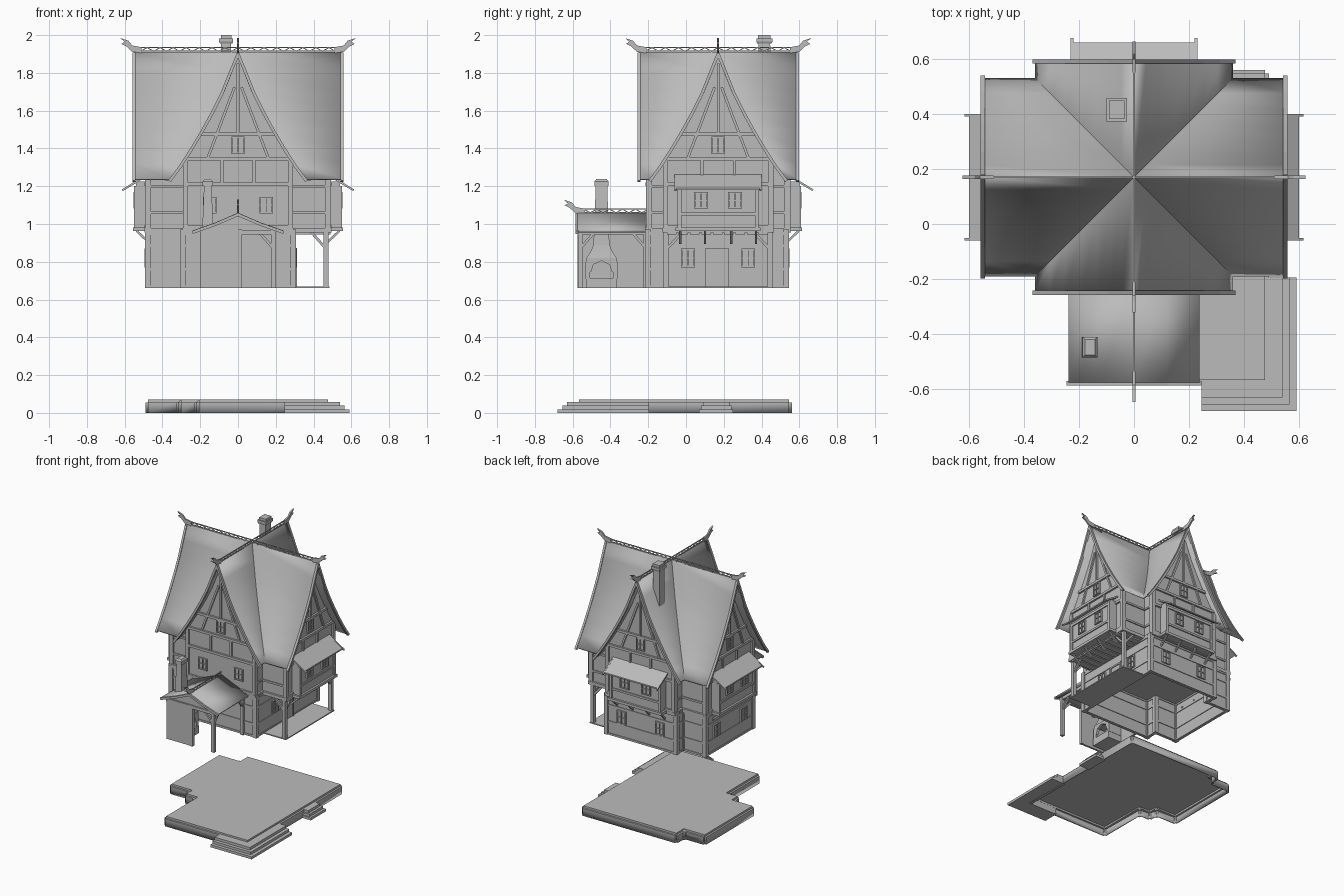
import bpy, bmesh
from mathutils import Vector, Matrix

cube = bpy.data.objects.get("Cube")
if cube:
    bpy.data.objects.remove(cube)

grey = bpy.data.materials.new("plain_grey")
grey.use_nodes = True
grey.diffuse_color = (0.5, 0.5, 0.5, 1)
grey.node_tree.nodes["Principled BSDF"].inputs["Base Color"].default_value = (0.5, 0.5, 0.5, 1)

CENTRE_Y = 0.17
GROUND, FLOOR, RIDGE = 0.66, 0.97, 1.91
DIRECTIONS = [(1, 0), (0, 1), (-1, 0), (0, -1)]   # left, back, right, front
ROOF_END = [0.55, 0.42, 0.55, 0.42]
WALL_END = [0.48, 0.37, 0.48, 0.37]
GROUND_END = [0.29, 0.36, 0.476, 0.37]
FRONT = 3
HALF = 0.28
PROFILE = [(0, RIDGE), (0.045, 1.8), (0.085, 1.7), (0.135, 1.6),
           (0.19, 1.5), (0.25, 1.4), (0.305, 1.315), (0.36, 1.24)]
parts = {}


def mesh(name):
    return parts.setdefault(name, bmesh.new())


def place(k, u, v, z):
    """Wing coordinates (outward, sideways, up) to model coordinates."""
    dx, dy = DIRECTIONS[k]
    return Vector((dx * u - dy * v, CENTRE_Y + dy * u + dx * v, z))


def box_between(name, a, b):
    size = Vector([max(abs(p - q), 0.001) for p, q in zip(a, b)])
    matrix = Matrix.Translation((a + b) / 2) @ Matrix.Diagonal(size.to_4d())
    bmesh.ops.create_cube(mesh(name), size=1, matrix=matrix)


def box(name, x0, x1, y0, y1, z0, z1):
    box_between(name, Vector((x0, y0, z0)), Vector((x1, y1, z1)))


def wing_box(name, k, u0, u1, v0, v1, z0, z1):
    box_between(name, place(k, u0, v0, z0), place(k, u1, v1, z1))


def beam(name, a, b, w=0.014):
    d = Vector(b) - Vector(a)
    matrix = (Matrix.Translation((Vector(a) + Vector(b)) / 2)
              @ d.to_track_quat('Z', 'Y').to_matrix().to_4x4()
              @ Matrix.Diagonal((w, w, d.length + w / 2, 1)))
    bmesh.ops.create_cube(mesh(name), size=1, matrix=matrix)


def prism(name, points, vec):
    bm = mesh(name)
    face = bm.faces.new([bm.verts.new(p) for p in points])
    out = bmesh.ops.extrude_face_region(bm, geom=[face], use_keep_orig=True)
    bmesh.ops.translate(bm, vec=vec, verts=[v for v in out["geom"] if isinstance(v, bmesh.types.BMVert)])


def loft(name, cx, cy, rings):
    bm, last = mesh(name), None
    for z, hx, hy in rings:
        ring = [bm.verts.new((cx + sx * hx, cy + sy * hy, z)) for sx, sy in ((-1, -1), (1, -1), (1, 1), (-1, 1))]
        if last:
            for i in range(4):
                bm.faces.new((last[i], last[i - 3], ring[i - 3], ring[i]))
        else:
            bm.faces.new(ring[::-1])
        last = ring
    bm.faces.new(last)


def roof_slopes(name, k, end, profile, inner):
    """Both slopes of one wing; inner(w) is where each course stops."""
    bm = mesh(name)
    for side in (-1, 1):
        for (w0, z0), (w1, z1) in zip(profile, profile[1:]):
            pts = [place(k, end, side * w0, z0), place(k, end, side * w1, z1),
                   place(k, inner(w1), side * w1, z1), place(k, inner(w0), side * w0, z0)]
            if (pts[0] - pts[2]).cross(pts[1] - pts[2]).z < 0:
                pts.reverse()
            pts = [p for i, p in enumerate(pts) if (p - pts[i - 1]).length > 0.0001]
            bm.faces.new([bm.verts.new(p) for p in pts])


def verge_boards(name, k, end, profile):
    for side in (-1, 1):
        for (w0, z0), (w1, z1) in zip(profile, profile[1:]):
            beam(name, place(k, end, side * w0, z0 - 0.01), place(k, end, side * w1, z1 - 0.01), 0.016)


def ridge_crest(name, k, start, end, z):
    """Lattice rail with a curled horn at its outer end."""
    for dz in (0.005, 0.024):
        beam(name, place(k, start, 0, z + dz), place(k, end, 0, z + dz), 0.006)
    count = round((end - start) / 0.035)
    step = (end - start) / count
    for i in range(count):
        low, high = (0.004, 0.024) if i % 2 else (0.024, 0.004)
        beam(name, place(k, start + i * step, 0, z + low), place(k, start + (i + 1) * step, 0, z + high), 0.005)
    horn = [(-0.04, -0.005), (0.01, 0.002), (0.04, 0.03), (0.068, 0.044), (0.05, 0.054),
            (0.072, 0.074), (0.03, 0.06), (0.01, 0.035), (-0.04, 0.026)]
    side = place(k, 0, 0.006, 0) - place(k, 0, -0.006, 0)
    prism(name, [place(k, end + u, -0.006, z + dz) for u, dz in horn], side)


def window(k, u, v, z, w=0.065, h=0.08):
    name = "windows"
    wing_box(name, k, u, u + 0.004, v - w / 2, v + w / 2, z, z + h)
    for i in (-1, 0, 1):
        c, t = v + i * w / 2, 0.004 if i else 0.002
        wing_box(name, k, u, u + 0.012, c - t, c + t, z - 0.004, z + h + 0.004)
        c = z + h / 2 + i * h / 2
        wing_box(name, k, u, u + 0.011, v - w / 2, v + w / 2, c - t, c + t)


def roof_half(z):
    for (w0, z0), (w1, z1) in zip(PROFILE, PROFILE[1:]):
        if z1 <= z <= z0:
            return w0 + (w1 - w0) * (z0 - z) / (z0 - z1)
    return HALF


# Stone base, open underneath, with steps
outline = [(0.49, -0.58), (0.49, 0.56), (-0.315, 0.56), (-0.315, 0.47), (-0.49, 0.47),
           (-0.49, -0.13), (-0.315, -0.13), (-0.315, -0.2), (-0.22, -0.2), (-0.22, -0.58)]
prism("base", [(x, y, 0) for x, y in outline], (0, 0, 0.07))
bm = mesh("base")
bmesh.ops.recalc_face_normals(bm, faces=bm.faces)
bmesh.ops.delete(bm, geom=[f for f in bm.faces if f.normal.z < -0.5], context='FACES_ONLY')
bmesh.ops.bevel(bm, geom=[e for e in bm.edges if len(e.link_faces) == 2], offset=0.014, segments=2, affect='EDGES')
for i in range(3):
    out, top = 0.1 - 0.025 * i, 0.019 * (i + 1)
    box("corner_steps", 0.245, 0.49 + out, -0.58 - out, -0.56, 0, top)
    box("corner_steps", 0.47, 0.49 + out, -0.58 - out, -0.195, 0, top)
    box("door_steps", 0.47, 0.49 + out * 0.7, 0.07 + 0.01 * i, 0.25 - 0.01 * i, 0, top)

# Cross roof, verge boards and ridge crests
for k in range(4):
    roof_slopes("main_roof", k, ROOF_END[k], PROFILE, lambda w: w)
    verge_boards("verge_boards", k, ROOF_END[k], PROFILE)
    ridge_crest("ridge_crest", k, 0, ROOF_END[k], RIDGE)

# Upper storey wings with timber framing
for k in range(4):
    wall = WALL_END[k]
    gable = [(w, z - 0.02) for w, z in PROFILE if w < HALF] + [(HALF, 1.33), (HALF, FLOOR)]
    loop = gable + [(-w, z) for w, z in reversed(gable) if w > 0]
    prism("upper_walls", [place(k, 0, w, z) for w, z in loop], place(k, wall, 0, 0) - place(k, 0, 0, 0))
    wing_box("upper_floor", k, 0, wall + 0.015, -HALF - 0.015, HALF + 0.015, 0.955, 0.98)
    for z in (0.985, 1.21, 1.345, 1.475):
        half = min(roof_half(z) - 0.01, HALF)
        wing_box("gable_beams", k, wall - 0.01, wall + 0.014, -half, half, z - 0.009, z + 0.009)
    for s in (-1, 1):
        wing_box("corner_posts", k, wall - 0.02, wall + 0.012, s * (HALF - 0.016), s * (HALF + 0.012), FLOOR, 1.335)
        beam("gable_braces", place(k, wall + 0.004, s * 0.16, 1.35), place(k, wall + 0.004, s * 0.02, 1.72))
        beam("gable_braces", place(k, wall + 0.004, s * 0.085, 1.22), place(k, wall + 0.004, s * 0.085, 1.34))
        for z in (1.06, 1.2):
            wing_box("side_beams", k, HALF, wall, s * HALF, s * (HALF + 0.008), z - 0.007, z + 0.007)
    wing_box("gable_beams", k, wall, wall + 0.012, -0.007, 0.007, 1.48, 1.85)
    window(k, wall, 0, 1.375, 0.06, 0.085)
    if k == FRONT:
        for s in (-1, 1):
            window(k, wall, s * 0.15, 1.06)
        continue
    # Bay window with a sloping awning
    face = wall + 0.06
    wing_box("bays", k, wall - 0.01, face, -0.21, 0.21, 0.975, 1.225)
    wing_box("bay_sill", k, wall - 0.01, face + 0.015, -0.225, 0.225, 0.962, 0.982)
    wing_box("bay_beams", k, face - 0.01, face + 0.008, -0.21, 0.21, 1.045, 1.06)
    wing_box("bay_beams", k, face - 0.01, face + 0.008, -0.21, 0.21, 1.18, 1.2)
    awning = [(0.005, 1.262), (0.12, 1.19), (0.12, 1.18), (0.005, 1.25)]
    prism("awnings", [place(k, wall + u, -0.225, z) for u, z in awning], place(k, 0, 0.45, 0) - place(k, 0, 0, 0))
    for s in (-1, 1):
        wing_box("bay_posts", k, face - 0.012, face + 0.01, s * 0.195, s * 0.215, FLOOR, 1.2)
        window(k, face, s * 0.09, 1.085)
        beam("awning_rafters", place(k, wall + 0.005, s * 0.225, 1.257), place(k, wall + 0.13, s * 0.225, 1.18), 0.01)
        for v in (0.07, 0.2):
            beam("bay_brackets", place(k, wall - 0.01, s * v, 0.9), place(k, wall + 0.055, s * v, 0.962), 0.012)

# Ground storey, open below
corners = [(0.29, -0.2), (0.29, 0.53), (-0.29, 0.53), (-0.29, 0.45), (-0.476, 0.45),
           (-0.476, -0.11), (-0.29, -0.11), (-0.29, -0.2)]
for (x0, y0), (x1, y1) in zip(corners, corners[1:] + corners[:1]):
    lo_x, hi_x, lo_y, hi_y = min(x0, x1), max(x0, x1), min(y0, y1), max(y0, y1)
    box("ground_walls", lo_x - 0.007, hi_x + 0.007, lo_y - 0.007, hi_y + 0.007, GROUND, FLOOR)
    for z in (0.668, 0.76, 0.885, 0.95):
        box("ground_rails", lo_x - 0.012, hi_x + 0.012, lo_y - 0.012, hi_y + 0.012, z - 0.007, z + 0.007)
    box("ground_posts", x0 - 0.016, x0 + 0.016, y0 - 0.016, y0 + 0.016, GROUND, FLOOR)
for k in range(3):
    for s in (-1, 1):
        window(k, GROUND_END[k] + 0.007, s * 0.16, 0.775, 0.065, 0.09)
wing_box("door", 0, 0.29, 0.306, -0.055, 0.045, 0.665, 0.86)
for v in (-0.06, 0.05):
    wing_box("door_frame", 0, 0.29, 0.312, v - 0.006, v + 0.006, GROUND, 0.865)
wing_box("door_frame", 0, 0.29, 0.312, -0.066, 0.056, 0.86, 0.872)

# Open side veranda
box("veranda_floor", 0.29, 0.485, -0.12, 0.46, GROUND, 0.668)
for s in (-1, 1):
    wing_box("veranda_posts", 0, 0.452, 0.478, s * 0.262, s * 0.288, GROUND, FLOOR)
    beam("veranda_braces", place(0, 0.465, s * 0.27, 0.87), place(0, 0.465, s * 0.19, 0.955))
    beam("veranda_braces", place(0, 0.465, s * HALF, 0.87), place(0, 0.39, s * HALF, 0.955))
for i in range(9):
    y = -0.1 + i * 0.0605
    box("veranda_ceiling", 0.3, 0.49, y, y + 0.05, 0.945, 0.956)

# Front porch with its own gabled roof
porch = [(0, 1.06), (0.12, 1.008), (0.238, 0.967)]
roof_slopes("porch_roof", FRONT, 0.745, porch, lambda w: 0.37)
verge_boards("porch_verge", FRONT, 0.748, porch)
ridge_crest("porch_crest", FRONT, 0.37, 0.745, 1.055)
prism("porch_gable", [(-0.2, -0.565, 0.965), (0.2, -0.565, 0.965), (0, -0.565, 1.045)], (0, 0.012, 0))
box("porch_walls", -0.2, -0.185, -0.57, -0.2, GROUND, FLOOR)
box("porch_walls", -0.2, 0.01, -0.57, -0.555, GROUND, FLOOR)
box("porch_posts", 0.176, 0.2, -0.572, -0.548, GROUND, FLOOR)
box("porch_posts", 0.176, 0.2, -0.225, -0.2, GROUND, FLOOR)
box("porch_posts", 0, 0.02, -0.574, -0.55, GROUND, FLOOR)
box("porch_beams", 0.178, 0.198, -0.575, -0.2, 0.945, 0.968)
box("porch_beams", -0.2, 0.2, -0.575, -0.553, 0.945, 0.968)
for y, d in ((-0.56, 0.07), (-0.21, -0.07)):
    beam("porch_braces", (0.188, y, 0.87), (0.188, y + d, 0.95))
beam("porch_braces", (0.188, -0.56, 0.87), (0.118, -0.56, 0.95))
for i in range(6):
    y = -0.55 + i * 0.058
    box("porch_ceiling", -0.19, 0.18, y, y + 0.05, 0.95, 0.958)

# Fireplace with a flared hood, and both chimneys
box("fireplace", -0.186, -0.07, -0.53, -0.365, GROUND, 0.715)
box("fireplace", -0.186, -0.17, -0.53, -0.365, 0.71, 0.82)
for y in (-0.52, -0.375):
    box("fireplace", -0.186, -0.075, y - 0.012, y + 0.012, 0.71, 0.8)
arch = [(-0.53, 0.745), (-0.503, 0.745), (-0.49, 0.785), (-0.4475, 0.805), (-0.405, 0.785),
        (-0.392, 0.745), (-0.365, 0.745), (-0.365, 0.82), (-0.53, 0.82)]
prism("fireplace", [(-0.075, y, z) for y, z in arch], (-0.02, 0, 0))
loft("fireplace_hood", -0.135, -0.4475, [(0.815, 0.055, 0.0825), (0.85, 0.047, 0.06), (0.89, 0.04, 0.042), (0.96, 0.036, 0.04)])
loft("porch_chimney", -0.16, -0.4475, [(0.95, 0.03, 0.038), (1.2, 0.02, 0.031), (1.2, 0.027, 0.038), (1.225, 0.027, 0.038), (1.237, 0.018, 0.028)])
loft("main_chimney", -0.063, 0.415, [(1.6, 0.028, 0.032), (1.955, 0.026, 0.031), (1.955, 0.032, 0.037), (1.965, 0.037, 0.042),
                                     (1.982, 0.037, 0.042), (1.982, 0.028, 0.033), (2.0, 0.028, 0.033)])

# Turn every part into an object
for name, bm in parts.items():
    shell = name in ("base", "main_roof", "porch_roof")
    if shell:
        bmesh.ops.remove_doubles(bm, verts=bm.verts, dist=0.0002)
    else:
        bmesh.ops.recalc_face_normals(bm, faces=bm.faces)
    data = bpy.data.meshes.new(name)
    bm.to_mesh(data)
    bm.free()
    data.materials.append(grey)
    obj = bpy.data.objects.new(name, data)
    bpy.context.collection.objects.link(obj)
    if shell:
        bpy.ops.object.select_all(action='DESELECT')
        obj.select_set(True)
        bpy.context.view_layer.objects.active = obj
        bpy.ops.object.shade_smooth_by_angle(angle=0.5)
        solid = obj.modifiers.new("thickness", 'SOLIDIFY')
        solid.thickness = 0.012
        solid.offset = -1
